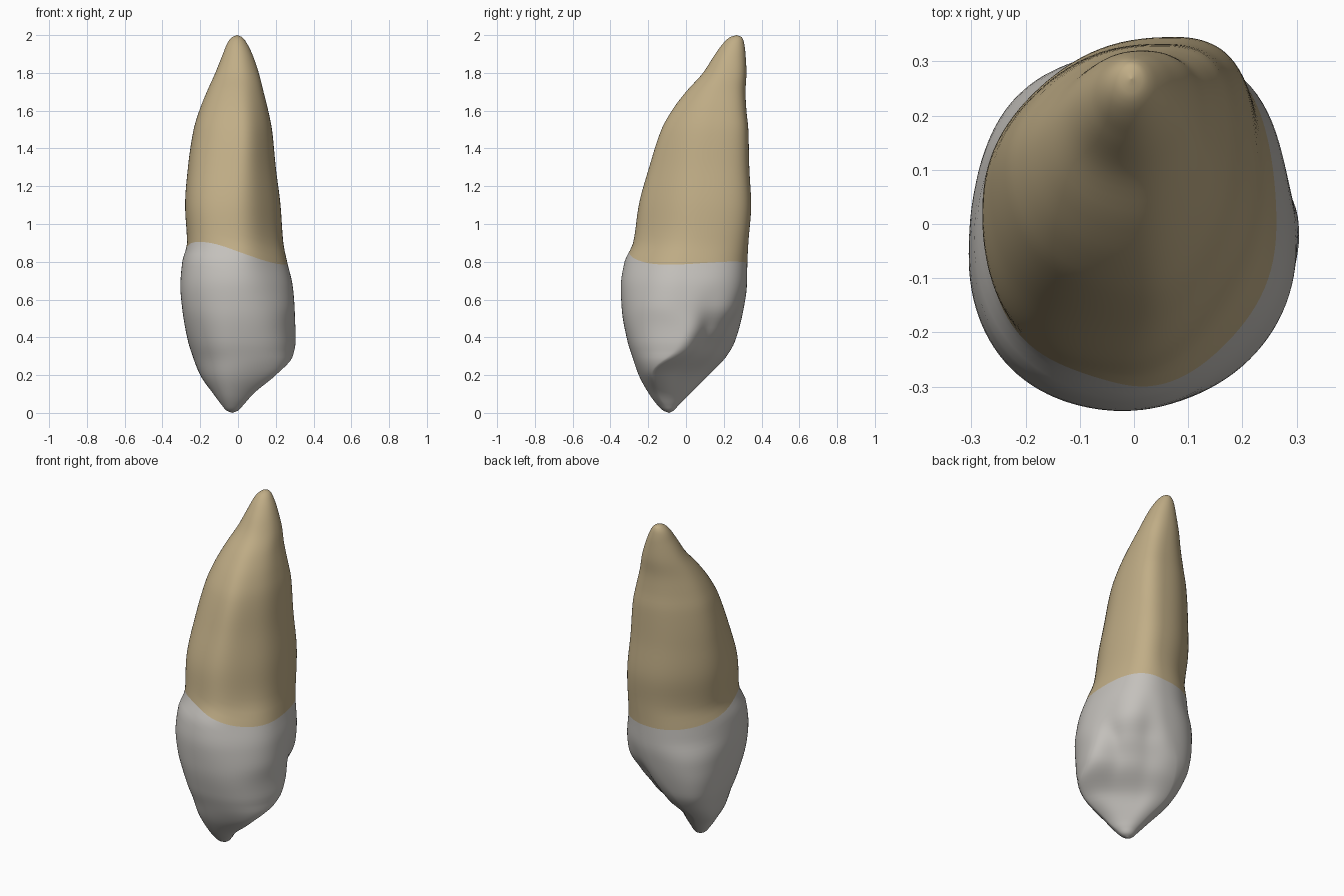
import bpy
import bmesh
import math

if "Cube" in bpy.data.objects:
    bpy.data.objects.remove(bpy.data.objects["Cube"])

SIDES = 112
SEAM = 0.825   # mean height of the line where crown meets root

# Silhouette: z, left x, right x, front y, back y
OUTLINE = [
    (0.0, -0.03, -0.03, -0.09, -0.09),
    (0.012, -0.06, 0.0, -0.12, -0.065),
    (0.04, -0.085, 0.027, -0.15, -0.04),
    (0.1, -0.13, 0.08, -0.195, 0.02),
    (0.2, -0.20, 0.20, -0.25, 0.12),
    (0.3, -0.24, 0.29, -0.285, 0.215),
    (0.38, -0.265, 0.305, -0.31, 0.26),
    (0.55, -0.295, 0.30, -0.34, 0.305),
    (0.67, -0.305, 0.29, -0.345, 0.322),
    (0.8, -0.295, 0.26, -0.325, 0.325),
    (0.9, -0.27, 0.24, -0.28, 0.33),
    (1.1, -0.28, 0.225, -0.25, 0.345),
    (1.3, -0.265, 0.20, -0.195, 0.335),
    (1.5, -0.235, 0.18, -0.13, 0.33),
    (1.6, -0.205, 0.16, -0.075, 0.32),
    (1.7, -0.165, 0.135, -0.0, 0.315),
    (1.8, -0.12, 0.11, 0.09, 0.32),
    (1.9, -0.08, 0.075, 0.155, 0.315),
    (1.96, -0.055, 0.045, 0.20, 0.307),
    (1.99, -0.03, 0.02, 0.235, 0.295),
    (2.0, -0.005, -0.005, 0.268, 0.268),
]

# Section character: z, ridge position front/back (fraction of width), widest
# point left/right (fraction of depth), squareness of the front-right,
# front-left, back-right and back-left corners, depth of the two hollows
SECTION = [
    (0.0, 0.5, 0.5, 0.5, 0.5, 2.0, 2.0, 2.0, 2.0, 0.0),
    (0.08, 0.48, 0.3, 0.65, 0.25, 2.0, 1.9, 1.4, 2.2, 0.0),
    (0.2, 0.45, 0.18, 0.75, 0.20, 2.1, 1.9, 1.0, 2.4, 0.05),
    (0.34, 0.43, 0.28, 0.64, 0.48, 2.4, 2.0, 1.05, 2.6, 0.08),
    (0.45, 0.45, 0.42, 0.54, 0.53, 2.3, 2.1, 1.5, 2.8, 0.08),
    (0.57, 0.47, 0.52, 0.46, 0.48, 2.0, 2.2, 2.5, 2.6, 0.03),
    (0.72, 0.48, 0.60, 0.43, 0.50, 1.75, 2.3, 2.6, 2.0, 0.0),
    (1.0, 0.5, 0.71, 0.44, 0.60, 1.55, 2.6, 2.8, 1.8, 0.0),
    (1.5, 0.6, 0.70, 0.50, 0.62, 1.65, 2.3, 3.0, 1.8, 0.0),
    (2.0, 0.5, 0.5, 0.5, 0.5, 2.0, 2.0, 2.0, 2.0, 0.0),
]


def sample(table, z):
    """Monotone cubic interpolation of every column of a table at height z."""
    z = min(max(z, table[0][0]), table[-1][0])
    i = 0
    while i < len(table) - 2 and z > table[i + 1][0]:
        i += 1
    h = table[i + 1][0] - table[i][0]
    t = (z - table[i][0]) / h

    def slope(j, c):
        return (table[j + 1][c] - table[j][c]) / (table[j + 1][0] - table[j][0])

    def tangent(j, c):
        if j == 0:
            return slope(0, c)
        if j == len(table) - 1:
            return slope(j - 1, c)
        a, b = slope(j - 1, c), slope(j, c)
        return 2 * a * b / (a + b) if a * b > 0 else 0.0

    out = []
    for c in range(1, len(table[0])):
        p, q = table[i][c], table[i + 1][c]
        m, n = tangent(i, c) * h, tangent(i + 1, c) * h
        out.append(p * (2*t**3 - 3*t*t + 1) + m * (t**3 - 2*t*t + t)
                   + q * (3*t*t - 2*t**3) + n * (t**3 - t*t))
    return out


def surface(z, ang):
    """Point on the tooth at height z in direction ang (0 = right, 90 = back)."""
    xl, xr, yf, yb = sample(OUTLINE, z)
    cf, cb, cl, cr, nfr, nfl, nbr, nbl, dent = sample(SECTION, z)
    c, s = math.cos(ang), math.sin(ang)
    u, v = (1 + c) / 2, (1 + s) / 2
    # Corner squareness, blended softly between the four quadrants
    u, v = u * u * (3 - 2 * u), v * v * (3 - 2 * v)
    n = (1 - v) * (u * nfr + (1 - u) * nfl) + v * (u * nbr + (1 - u) * nbl)
    r = (abs(c) ** n + abs(s) ** n) ** (-1 / n)
    for centre in (26, 66):
        r *= 1 - dent * math.exp(-((math.degrees(ang) - centre) / 12) ** 2)
    px, py = r * c, r * s
    cx = xl + (xr - xl) * (cf + (cb - cf) * (py + 1) / 2)
    cy = yf + (yb - yf) * (cl + (cr - cl) * (px + 1) / 2)
    return (cx + px * ((xr - cx) if px > 0 else (cx - xl)),
            cy + py * ((yb - cy) if py > 0 else (cy - yf)), z)


def seam_offset(ang):
    return (-0.037 * math.cos(ang) - 0.037 * math.sin(ang)
            + 0.028 * math.sin(2 * ang))


def make_part(name, tip_z, rings, color):
    """Loft from a rounded tip to the wavy seam."""
    bm = bmesh.new()
    tip = bm.verts.new(surface(tip_z, 0))
    previous = None
    for k in range(1, rings + 1):
        t = k / rings
        base = tip_z + (SEAM - tip_z) * (1 - math.cos(t * math.pi / 2))
        angles = [2 * math.pi * i / SIDES for i in range(SIDES)]
        ring = [bm.verts.new(surface(base + seam_offset(a) * t ** 3, a))
                for a in angles]
        for i in range(SIDES):
            j = (i + 1) % SIDES
            if previous is None:
                bm.faces.new((tip, ring[i], ring[j]))
            else:
                bm.faces.new((previous[i], ring[i], ring[j], previous[j]))
        previous = ring
    # The two parts loft in opposite directions, so make both face outward
    bm.normal_update()
    if sum(f.normal.dot(f.calc_center_median().xy.to_3d()) for f in bm.faces) < 0:
        bmesh.ops.reverse_faces(bm, faces=bm.faces[:])
    for f in bm.faces:
        f.smooth = True
    mesh = bpy.data.meshes.new(name)
    bm.to_mesh(mesh)
    bm.free()
    mat = bpy.data.materials.new(name + "_color")
    mat.diffuse_color = (*color, 1)
    mat.use_nodes = True
    mat.node_tree.nodes["Principled BSDF"].inputs["Base Color"].default_value = mat.diffuse_color
    mesh.materials.append(mat)
    bpy.context.collection.objects.link(bpy.data.objects.new(name, mesh))


# Enamel crown, pointing down, and the root, pointing up
make_part("crown", 0.0, 48, (0.55, 0.53, 0.50))
make_part("root", 2.0, 56, (0.53, 0.42, 0.24))
